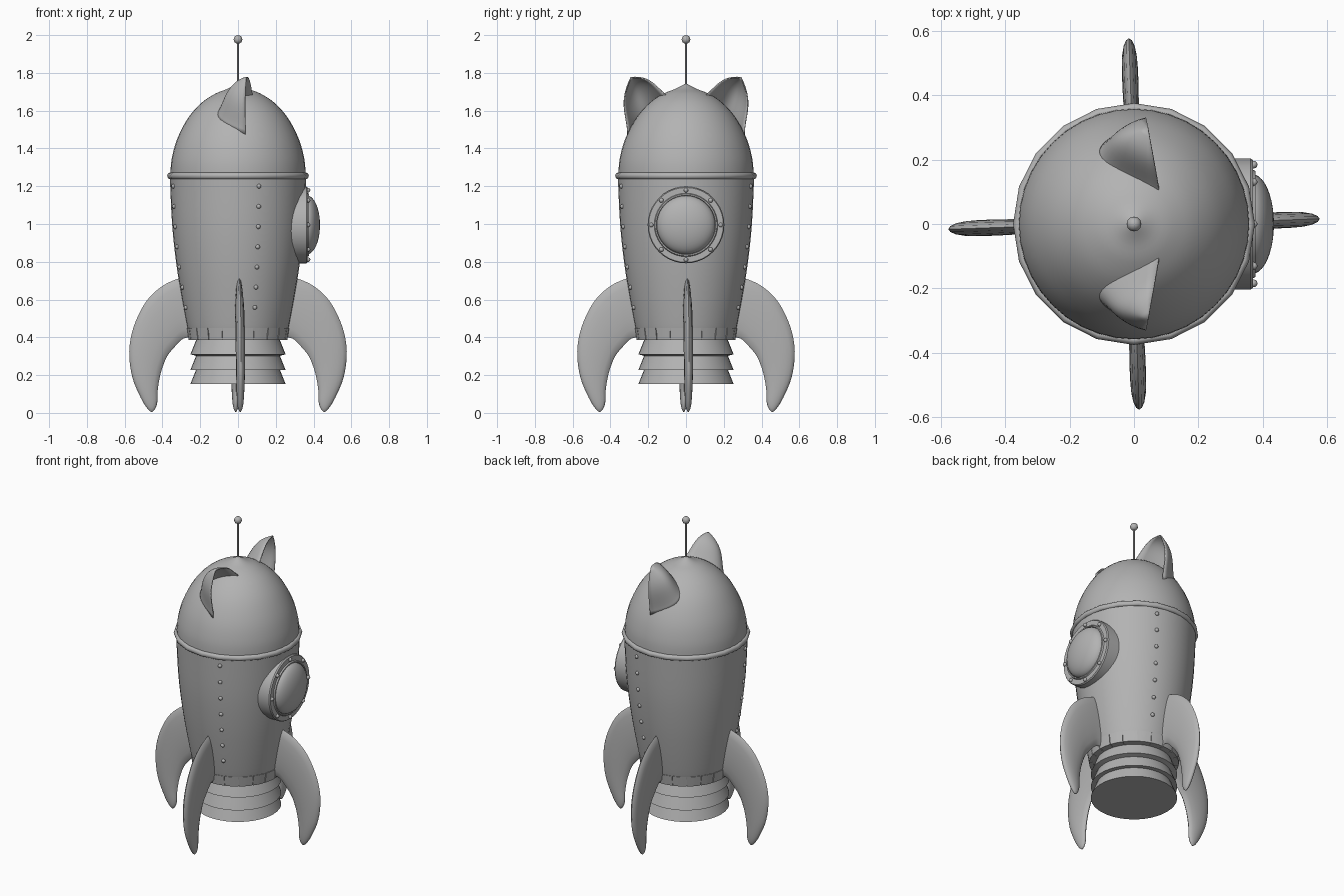
import bpy, bmesh, math
from math import sin, cos, pi, radians
from mathutils import Vector, Matrix

cube = bpy.data.objects.get("Cube")
if cube:
    bpy.data.objects.remove(cube)

GREY = (0.45, 0.45, 0.45, 1)
metal = bpy.data.materials.new("plain grey")
metal.use_nodes = True
metal.diffuse_color = GREY
metal.node_tree.nodes["Principled BSDF"].inputs["Base Color"].default_value = GREY


def finish(name, bm, angle=40):
    bmesh.ops.recalc_face_normals(bm, faces=bm.faces)
    mesh = bpy.data.meshes.new(name)
    bm.to_mesh(mesh)
    bm.free()
    mesh.materials.append(metal)
    obj = bpy.data.objects.new(name, mesh)
    bpy.context.collection.objects.link(obj)
    bpy.ops.object.select_all(action="DESELECT")
    obj.select_set(True)
    bpy.context.view_layer.objects.active = obj
    bpy.ops.object.shade_smooth_by_angle(angle=radians(angle))
    return obj


def skin(bm, rings, closed=True):
    """Bridge successive rows of points with quads."""
    rows = [[bm.verts.new(p) for p in ring] for ring in rings]
    n = len(rows[0])
    for a, b in zip(rows, rows[1:]):
        for i in range(n if closed else n - 1):
            j = (i + 1) % n
            bm.faces.new((a[i], a[j], b[j], b[i]))
    return rows


def lathe(name, profile, sides=40, matrix=Matrix(), angle=40):
    """Spin (radius, height) points about the z axis."""
    bm = bmesh.new()
    skin(bm, [[(r * cos(2 * pi * i / sides), r * sin(2 * pi * i / sides), z)
               for i in range(sides)] for r, z in profile])
    bmesh.ops.remove_doubles(bm, verts=bm.verts, dist=0.0001)
    bm.transform(matrix)
    return finish(name, bm, angle)


def smooth_path(points, steps=4):
    """Catmull-Rom interpolation through tuples of any length."""
    pts = [points[0]] + list(points) + [points[-1]]
    out = []
    for a, b, c, d in zip(pts, pts[1:], pts[2:], pts[3:]):
        for s in range(steps):
            t = s / steps
            out.append(tuple(0.5 * (2 * q + (r - p) * t
                       + (2 * p - 5 * q + 4 * r - s4) * t * t
                       + (3 * q - p - 3 * r + s4) * t ** 3)
                       for p, q, r, s4 in zip(a, b, c, d)))
    return out + [tuple(points[-1])]


def balls(name, centres, radius):
    bm = bmesh.new()
    for c in centres:
        bmesh.ops.create_uvsphere(bm, u_segments=12, v_segments=8, radius=radius,
                                  matrix=Matrix.Translation(c))
    return finish(name, bm, 80)


# Hull, nose dome and belt
hull = smooth_path([(0.262, 0.43), (0.272, 0.47), (0.3, 0.62), (0.328, 0.8),
                    (0.349, 1.0), (0.361, 1.25)])
lathe("hull", [(0, 0.43)] + hull + [(0, 1.25)])
dome = smooth_path([(0.358, 1.25), (0.352, 1.34), (0.322, 1.45), (0.265, 1.56),
                    (0.195, 1.64), (0.12, 1.69), (0.055, 1.716), (0, 1.745)])
lathe("nose_dome", dome, angle=60)
belt = [(0.36 + 0.015 * cos(a * pi / 4), 1.255 + 0.018 * sin(a * pi / 4)) for a in range(9)]
lathe("belt_ring", belt, sides=20, angle=80)

# Band of plates around the hull bottom
lathe("band_core", [(0, 0.388), (0.256, 0.388), (0.264, 0.448), (0, 0.448)])
bm = bmesh.new()
for k in range(20):
    arcs = [radians(18 * k + 0.5 + 17 * s / 3) for s in range(4)]
    outline = [(0.235, 0.385), (0.261, 0.385), (0.271, 0.45), (0.235, 0.45)]
    rows = skin(bm, [[(r * cos(a), r * sin(a), z) for r, z in outline] for a in arcs])
    bm.faces.new(rows[0])
    bm.faces.new(rows[-1])
finish("band_plates", bm, 30)

# Three-tier engine nozzle
tiers = [(0, 0.4)]
for top in (0.385, 0.302, 0.228):
    tiers += [(0.222, top), (0.252, top - 0.075)]
lathe("engine_nozzle", tiers + [(0, 0.153)], angle=25)

# Fins: (outer r, outer z, inner r, inner z, half thickness)
stations = [(0.27, 0.72, 0.24, 0.4, 0.02), (0.33, 0.706, 0.29, 0.393, 0.022),
            (0.41, 0.665, 0.335, 0.35, 0.024), (0.49, 0.585, 0.375, 0.3, 0.025),
            (0.553, 0.455, 0.4, 0.24, 0.025), (0.576, 0.325, 0.415, 0.185, 0.024),
            (0.56, 0.19, 0.425, 0.12, 0.022), (0.515, 0.08, 0.427, 0.06, 0.018),
            (0.482, 0.026, 0.437, 0.024, 0.012), (0.462, 0.006, 0.452, 0.006, 0.003)]
for k, side in enumerate(("left", "back", "right", "front")):
    bm = bmesh.new()
    rings = []
    for ro, zo, ri, zi, th in smooth_path(stations):
        mid, half = Vector((ro + ri, 0, zo + zi)) / 2, Vector((ro - ri, 0, zo - zi)) / 2
        rings.append([mid + half * cos(a * pi / 8) + Vector((0, th * sin(a * pi / 8), 0))
                      for a in range(16)])
    rows = skin(bm, rings)
    bm.faces.new(rows[0])
    bm.faces.new(rows[-1])
    bm.transform(Matrix.Rotation(k * pi / 2 + radians(2), 4, "Z")
                 @ Matrix.Translation((0, -0.004, 0)))
    finish(side + "_fin", bm, 60)

# Rivet columns that follow the hull profile


def hull_radius(z):
    for (r0, z0), (r1, z1) in zip(hull, hull[1:]):
        if z <= z1:
            return r0 + (r1 - r0) * (z - z0) / (z1 - z0)
    return hull[-1][0]


heights = [1.2 - 0.107 * i for i in range(7)]
balls("hull_rivets", [(hull_radius(z) * cos(radians(a)), hull_radius(z) * sin(radians(a)), z)
                      for a in (72, -72, -162) for z in heights], 0.012)

# Porthole facing +x
facing = Matrix.Translation((0, 0, 0.995)) @ Matrix.Rotation(pi / 2, 4, "Y")
lathe("porthole_frame", [(0.203, 0.2), (0.203, 0.362), (0.198, 0.369), (0.168, 0.369),
                         (0.164, 0.377), (0.157, 0.377), (0.153, 0.36), (0, 0.36)],
      matrix=facing, angle=30)
glass = [(0.155 * cos(i * pi / 20), 0.366 + 0.068 * sin(i * pi / 20)) for i in range(11)]
lathe("porthole_glass", glass, matrix=facing, angle=60)
balls("porthole_rivets", [(0.371, 0.184 * cos(i * pi / 4), 0.995 + 0.184 * sin(i * pi / 4))
                          for i in range(8)], 0.012)

# Cupped ears, open towards +x
inner, back, outer = Vector((0.08, 0.09, 1.67)), Vector((-0.11, 0.21, 1.58)), Vector((0.04, 0.308, 1.475))
tip = Vector((0.045, 0.292, 1.776))
control = 2 * back - (inner + outer) / 2
centre = (inner + outer + tip) / 3
for side, sy in (("left", 1), ("right", -1)):
    bm = bmesh.new()
    rows = []
    for i in range(17):
        u = i / 16
        base = inner * (1 - u) ** 2 + control * 2 * u * (1 - u) + outer * u * u
        row = []
        for j in range(13):
            v = j / 12
            p = base.lerp(tip, v)
            push = (base.lerp(tip, 0.5) - centre).normalized()
            p = p + push * 0.03 * sin(pi * v ** 1.4)
            row.append((p.x, sy * p.y, p.z))
        rows.append(row)
    skin(bm, rows, closed=False)
    bmesh.ops.remove_doubles(bm, verts=bm.verts, dist=0.0001)
    ear = finish("ear_" + ("back" if sy > 0 else "front"), bm, 60)
    shell = ear.modifiers.new("thickness", "SOLIDIFY")
    shell.thickness = 0.006
    shell.offset = 0

# Antenna
lathe("antenna_rod", [(0, 1.72), (0.005, 1.72), (0.005, 1.97), (0, 1.97)], sides=10)
balls("antenna_ball", [(0, 0, 1.977)], 0.023)
